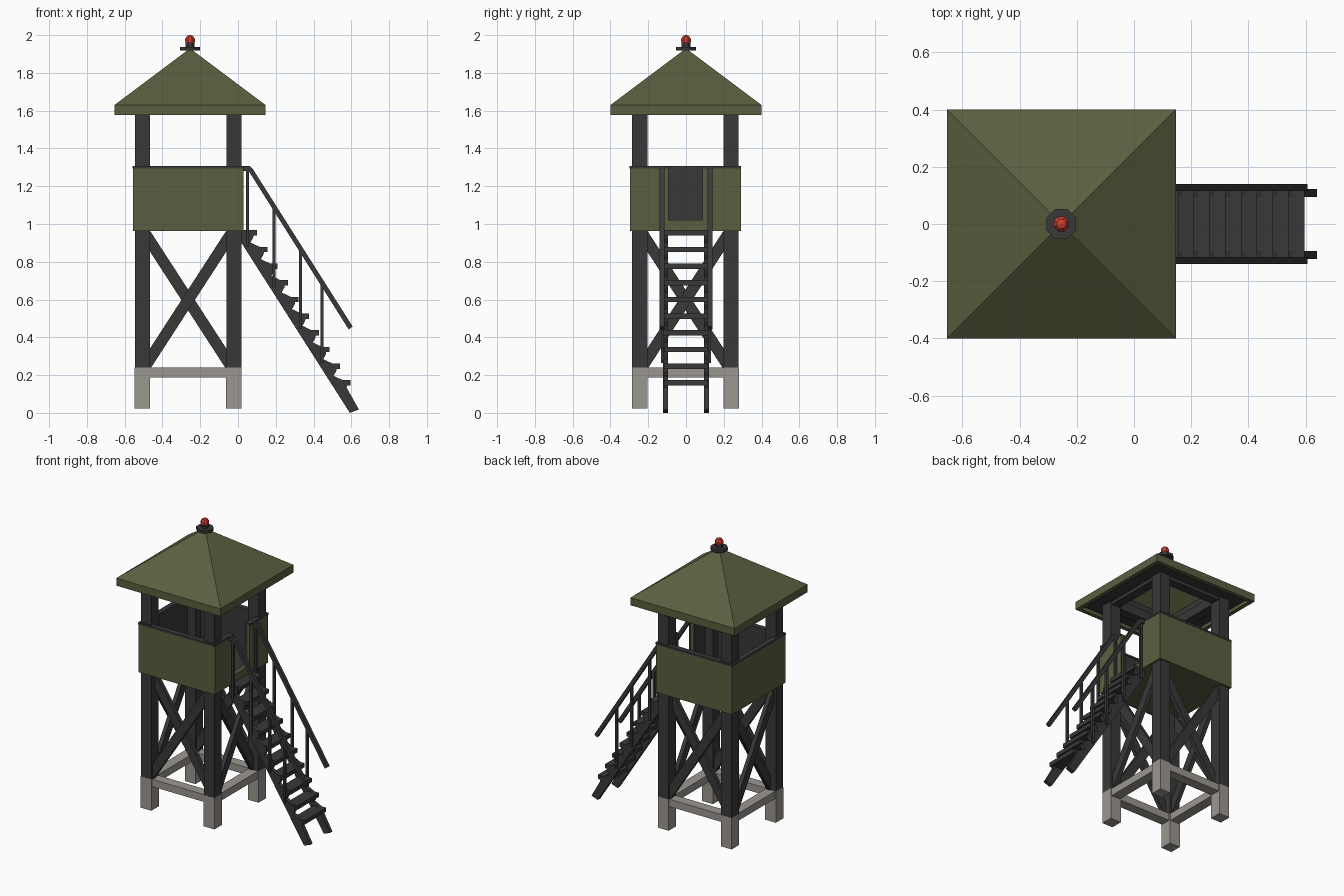
import bpy, bmesh, math
from mathutils import Vector

if "Cube" in bpy.data.objects:
    bpy.data.objects.remove(bpy.data.objects["Cube"])


def material(name, rgb):
    m = bpy.data.materials.new(name)
    m.diffuse_color = (*rgb, 1)
    m.use_nodes = True
    m.node_tree.nodes["Principled BSDF"].inputs["Base Color"].default_value = m.diffuse_color
    return m


OLIVE = material("olive_green", (0.105, 0.113, 0.050))
DARK = material("dark_grey", (0.040, 0.040, 0.041))
STONE = material("concrete", (0.33, 0.31, 0.285))
RED = material("signal_red", (0.60, 0.048, 0.028))

CX, CY = -0.264, -0.003      # tower centre
RX = -0.254                  # roof centre


def finish(name, bm, *mats):
    bmesh.ops.recalc_face_normals(bm, faces=bm.faces)
    me = bpy.data.meshes.new(name)
    bm.to_mesh(me)
    bm.free()
    for m in mats:
        me.materials.append(m)
    ob = bpy.data.objects.new(name, me)
    bpy.context.collection.objects.link(ob)
    return ob


def box(name, x, y, z, mat):
    bm = bmesh.new()
    bmesh.ops.create_cube(bm, size=1)
    for v in bm.verts:
        v.co = [(a + b) / 2 + c * (b - a) for c, (a, b) in zip(v.co, (x, y, z))]
    return finish(name, bm, mat)


def beam(name, p, q, width, depth, normal, mat):
    """Bar from p to q, with its depth measured along the normal."""
    p, q, n = Vector(p), Vector(q), Vector(normal)
    d = q - p
    s = d.normalized().cross(n)
    bm = bmesh.new()
    bmesh.ops.create_cube(bm, size=1)
    for v in bm.verts:
        v.co = (p + q) / 2 + d * v.co.x + s * width * v.co.y + n * depth * v.co.z
    return finish(name, bm, mat)


def prism(name, profile, y0, y1, mat):
    """Extrude an xz outline from y0 to y1."""
    bm = bmesh.new()
    f = bm.faces.new([bm.verts.new((x, y0, z)) for x, z in profile])
    r = bmesh.ops.extrude_face_region(bm, geom=[f])
    for v in r["geom"]:
        if isinstance(v, bmesh.types.BMVert):
            v.co.y = y1
    return finish(name, bm, mat)


def cylinder(name, r, z0, z1, mat):
    bm = bmesh.new()
    bmesh.ops.create_cone(bm, cap_ends=True, segments=8, radius1=r, radius2=r, depth=z1 - z0)
    ob = finish(name, bm, mat)
    ob.location = (RX, 0, (z0 + z1) / 2)
    ob.rotation_euler.z = math.pi / 8
    return ob


# Legs and concrete feet
for sx in (-1, 1):
    for sy in (-1, 1):
        x, y = CX + sx * 0.242, CY + sy * 0.242
        box("leg", (x - .04, x + .04), (y - .04, y + .04), (0.2, 1.62), DARK)
        box("concrete_foot", (x - .041, x + .041), (y - .041, y + .041), (0.022, 0.24), STONE)

# Parts repeated on the four sides: n is the outward direction, t runs along the side
for n in (Vector((1, 0, 0)), Vector((0, 1, 0)), Vector((-1, 0, 0)), Vector((0, -1, 0))):
    t = Vector((-n.y, n.x, 0))
    c = Vector((CX, CY, 0))

    def side_box(name, off, along, z, mat):
        a = c + n * off[0] + t * along[0]
        b = c + n * off[1] + t * along[1]
        box(name, sorted((a.x, b.x)), sorted((a.y, b.y)), z, mat)

    # Concrete ring beams and roof beams
    side_box("concrete_beam", (.207, .277), (-.21, .21), (0.188, 0.239), STONE)
    side_box("roof_beam", (.21, .274), (-.21, .21), (1.578, 1.64), DARK)
    # Cross braces
    for s, off in ((-1, .228), (1, .256)):
        beam("cross_brace", c + n * off + t * (-.225 * s) + Vector((0, 0, .25)),
             c + n * off + t * (.225 * s) + Vector((0, 0, .945)), .06, .028, n, DARK)
    # Cabin walls: the stair side has a doorway
    spans = [(-.293, -.09), (.09, .293)] if n.x > 0 else [(-.293, .293)]
    for a, b in spans:
        side_box("wall_panel", (.276, .293), (a, b), (0.963, 1.296), OLIVE)
        side_box("wall_lining", (.262, .277), (max(a, -.27), min(b, .27)), (1.0, 1.296), DARK)
        side_box("wall_top_rail", (.258, .295), (a, b), (1.294, 1.308), DARK)
    if n.x > 0:
        side_box("door_sill", (.27, .293), (-.1, .1), (0.963, 1.02), OLIVE)

# Cabin floor
box("floor", (CX - .285, CX + .285), (CY - .285, CY + .285), (0.964, 1.012), OLIVE)
box("floor_deck", (CX - .27, CX + .27), (CY - .27, CY + .27), (1.01, 1.02), DARK)

# Hollow pyramid roof, with a dark soffit underneath
rings = [(0, 1.93), (.4, 1.63), (.4, 1.577), (.372, 1.577), (.372, 1.60), (.25, 1.60), (.25, 1.70), (0, 1.89)]
bm = bmesh.new()
loops = [[bm.verts.new((RX + h * a, h * b, z)) for a, b in ((-1, -1), (1, -1), (1, 1), (-1, 1))]
         for h, z in rings]
for k in range(len(rings) - 1):
    for i in range(4):
        j = (i + 1) % 4
        lo, hi = loops[k], loops[k + 1]
        if rings[k][0] == 0:
            f = bm.faces.new((lo[0], hi[i], hi[j]))
        elif rings[k + 1][0] == 0:
            f = bm.faces.new((lo[i], hi[0], lo[j]))
        else:
            f = bm.faces.new((lo[i], hi[i], hi[j], lo[j]))
        f.material_index = 1 if k in (4, 5) else 0
bmesh.ops.delete(bm, geom=[v for v in bm.verts if not v.link_faces], context='VERTS')
finish("roof", bm, OLIVE, DARK)

# Roof lamp
cylinder("lamp_base", .056, 1.918, 1.938, DARK)
cylinder("lamp_neck", .026, 1.93, 1.957, DARK)
bm = bmesh.new()
bmesh.ops.create_uvsphere(bm, u_segments=8, v_segments=5, radius=.029)
lamp = finish("lamp_bulb", bm, RED)
lamp.location = (RX, 0, 1.972)
lamp.rotation_euler.z = math.pi / 8

# Stair treads
STEPS, DX, DZ = 10, 0.055, 0.0882
tips = [(0.10 + DX * i, 0.967 - DZ * i) for i in range(STEPS)]
for x, z in tips:
    box("stair_tread", (x - .085, x), (-.117, .117), (z - .028, z), DARK)

# Sawtooth stringers
outline = [(0.015, 0.95)]
for x, z in tips:
    outline += [(x - .015, z - .012), (x - .02, z - .04), (x - .034, z - .065)]
outline[-1] = (0.64, 0.018)
outline += [(0.592, 0.0), (0.015, 0.905)]
for s in (-1, 1):
    prism("stair_stringer", outline, s * .095, s * .122, DARK)
    # Handrail with posts
    rail = [(0.015, 1.308), (0.062, 1.306), (0.078, 1.292), (0.607, 0.457), (0.586, 0.442),
            (0.058, 1.278), (0.015, 1.282)]
    prism("handrail", rail, s * .115, s * .139, DARK)
    for x in (0.05, 0.19, 0.33, 0.445):
        low = 0.93 - 1.565 * x + 0.03
        top = min(1.29, 1.383 - 1.58 * x)
        box("handrail_post", (x - .008, x + .008), sorted((s * .116, s * .132)), (low, top), DARK)
